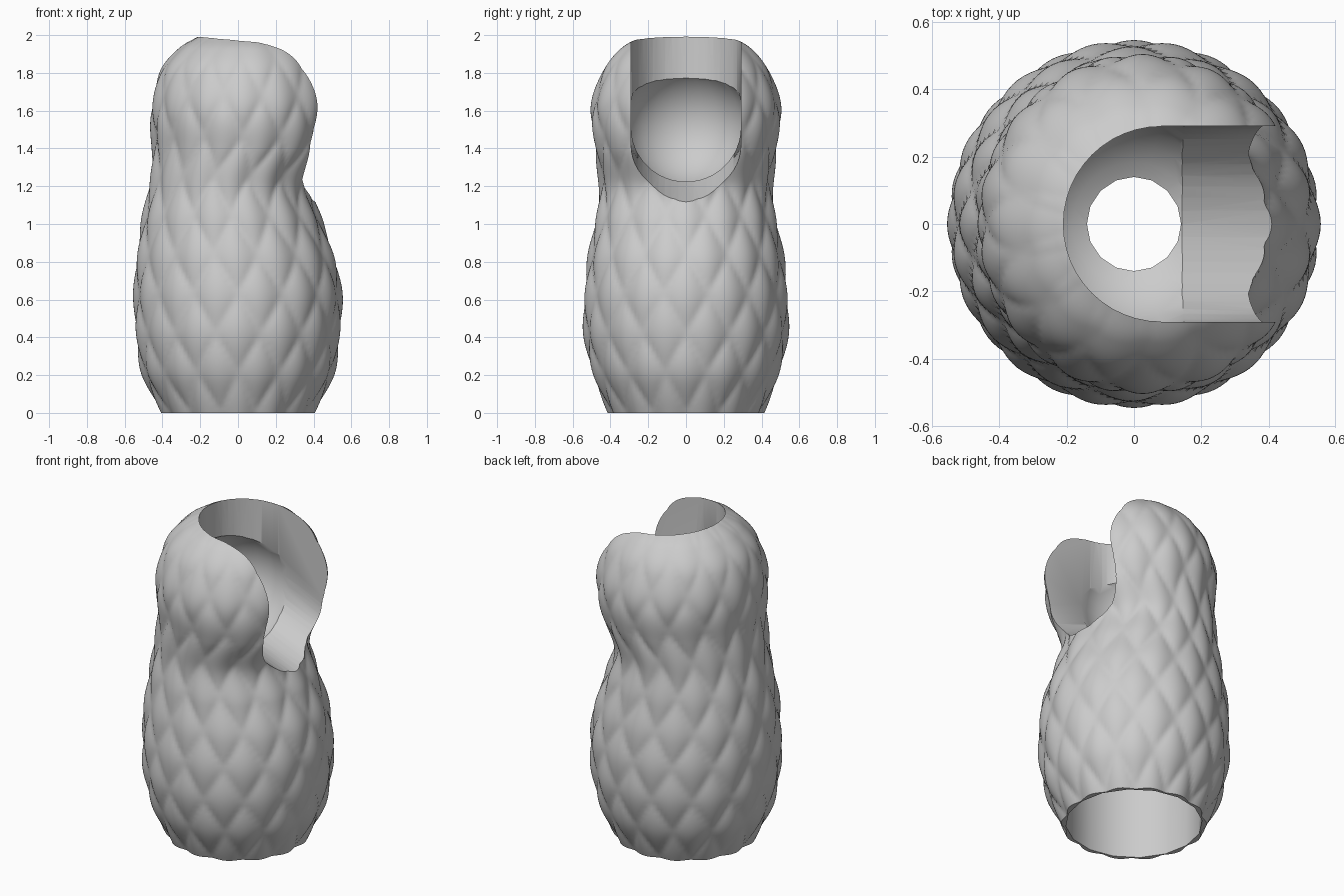
import bpy, bmesh, math

if "Cube" in bpy.data.objects:
    bpy.data.objects.remove(bpy.data.objects["Cube"])

SEGMENTS, STEPS = 168, 12
SCALES, SCALE_HEIGHT, RELIEF = 14, 0.42, 0.02

# Body sections: height, centre x, half width in x, half width in y
SECTIONS = [
    (0, 0, .415, .415), (.2, 0, .51, .5), (.4, 0, .548, .543),
    (.6, 0, .556, .548), (.8, -.01, .537, .527), (1.0, -.03, .488, .492),
    (1.2, -.04, .44, .465), (1.4, .014, .475, .49), (1.6, .025, .492, .51),
    (1.8, .025, .445, .45), (1.92, .03, .355, .36), (1.98, .03, .265, .265),
    (2.02, .03, .17, .17),
]

grey = bpy.data.materials.new("matte grey")
grey.use_nodes = True
grey.diffuse_color = (.6, .6, .6, 1)
grey.node_tree.nodes["Principled BSDF"].inputs["Base Color"].default_value = (.6, .6, .6, 1)


def make_object(name, bm):
    bmesh.ops.recalc_face_normals(bm, faces=bm.faces)
    mesh = bpy.data.meshes.new(name)
    bm.to_mesh(mesh)
    bm.free()
    obj = bpy.data.objects.new(name, mesh)
    bpy.context.collection.objects.link(obj)
    return obj


def loft(name, rings):
    """Skin a stack of closed rings and cap both ends."""
    bm = bmesh.new()
    loops = [[bm.verts.new(p) for p in ring] for ring in rings]
    for low, high in zip(loops, loops[1:]):
        for i in range(len(low)):
            j = (i + 1) % len(low)
            bm.faces.new((low[i], low[j], high[j], high[i]))
    bm.faces.new(loops[0])
    bm.faces.new(loops[-1])
    return make_object(name, bm)


def circle(radius, z, count, x=0):
    return [(x + radius * math.cos(math.tau * i / count),
             radius * math.sin(math.tau * i / count), z) for i in range(count)]


def blend(a, b, c, d, t):
    """Smooth curve through b and c."""
    return b + .5 * t * (c - a + t * (2*a - 5*b + 4*c - d + t * (3*(b - c) + d - a)))


def smooth_sections():
    pts = [SECTIONS[0]] + SECTIONS + [SECTIONS[-1]]
    for k in range(len(SECTIONS) - 1):
        for s in range(STEPS):
            yield [blend(*v, s / STEPS) for v in zip(*pts[k:k + 4])]
    yield SECTIONS[-1]


def scaled_ring(z, cx, rx, ry):
    """One ring of the body, dented along the diamond seams, calmer near the top."""
    ring = []
    depth = RELIEF * min(1, (2.1 - z) / .5)
    for i in range(SEGMENTS):
        angle = math.tau * i / SEGMENTS
        u, v = SCALES * i / SEGMENTS, z / SCALE_HEIGHT
        puff = abs(math.sin(math.pi * (u + v)) * math.sin(math.pi * (u - v))) ** .7
        dent = depth * (1 - puff)
        ring.append((cx + (rx - dent) * math.cos(angle), (ry - dent) * math.sin(angle), z))
    return ring


body = loft("scaled_body", [scaled_ring(*s) for s in smooth_sections()])
body.data.materials.append(grey)

# Hollow base narrowing to the through hole
base_profile = [(.39, -.1), (.395, .5), (.36, .8), (.14, 1.05), (.14, 1.4)]
base_cutter = loft("base_cutter", [circle(r, z, 16) for r, z in base_profile])

# Round socket inside the head
bm = bmesh.new()
bmesh.ops.create_uvsphere(bm, u_segments=24, v_segments=16, radius=.33)
bmesh.ops.translate(bm, verts=bm.verts, vec=(0, 0, 1.52))
socket_cutter = make_object("socket_cutter", bm)

# Upright shaft open at the top
shaft_cutter = loft("shaft_cutter", [circle(.29, z, 48, .08) for z in (1.54, 2.3)])

# U-shaped channel sloping down to the open side
arc = [math.pi + math.pi * i / 24 for i in range(25)]
outline = [(.291 * math.cos(a), 1.54 + .291 * math.sin(a)) for a in arc]
outline += [(.291, 2.8), (-.291, 2.8)]
channel_cutter = loft("channel_cutter", [
    [(x, y, z - .4 * (x - .08)) for y, z in outline] for x in (.08, .9)])

bpy.context.view_layer.objects.active = body
for cutter in (base_cutter, socket_cutter, shaft_cutter, channel_cutter):
    cutter.hide_render = True
    cut = body.modifiers.new(cutter.name, 'BOOLEAN')
    cut.operation, cut.solver, cut.object = 'DIFFERENCE', 'EXACT', cutter
    bpy.ops.object.modifier_apply(modifier=cut.name)
    bpy.data.objects.remove(cutter)

bpy.ops.object.select_all(action='DESELECT')
body.select_set(True)
bpy.ops.object.shade_smooth_by_angle(angle=math.radians(35))
